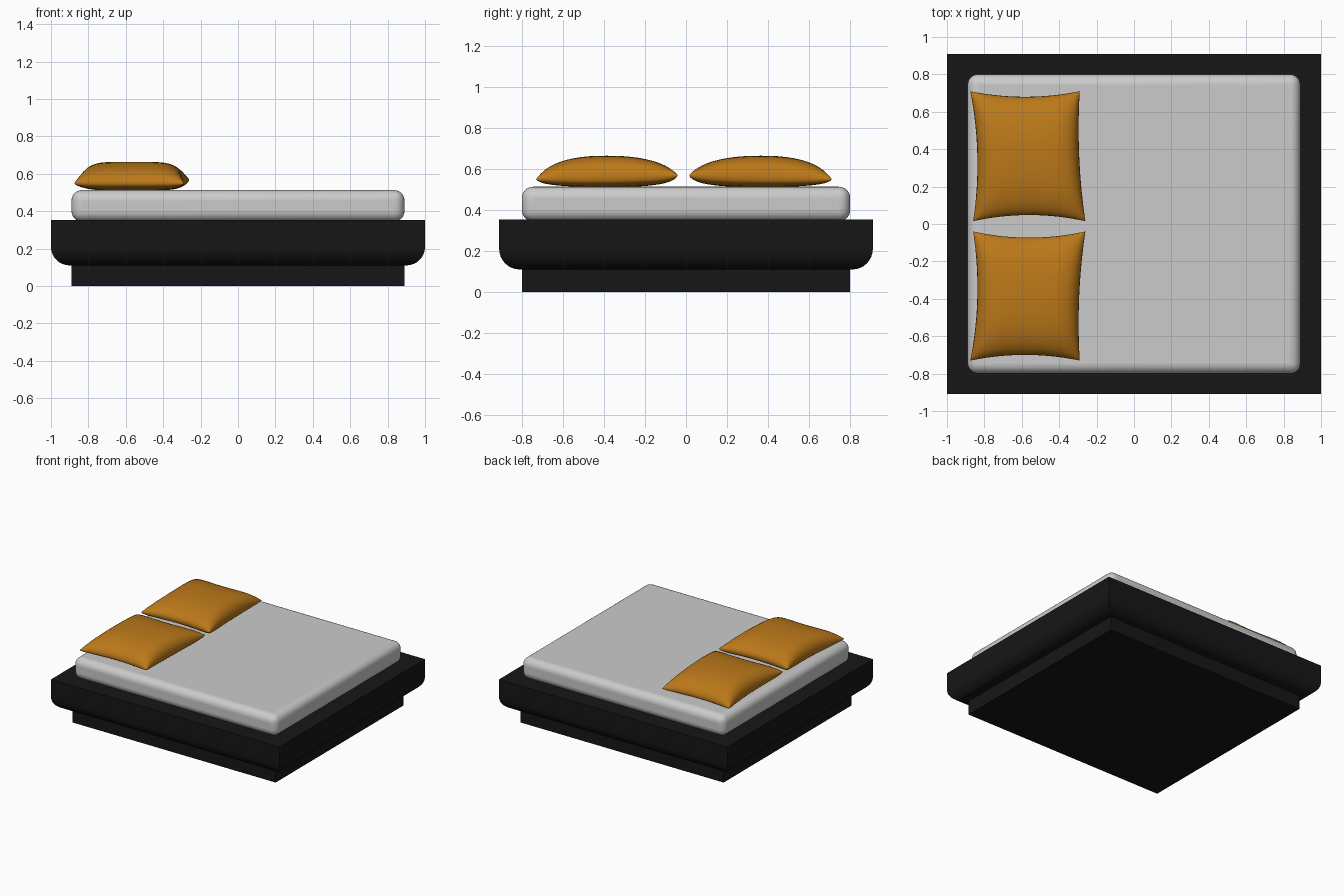
import bpy, bmesh, math

if "Cube" in bpy.data.objects:
    bpy.data.objects.remove(bpy.data.objects["Cube"])


def material(name, rgb):
    m = bpy.data.materials.new(name)
    m.diffuse_color = (*rgb, 1)
    m.use_nodes = True
    m.node_tree.nodes["Principled BSDF"].inputs["Base Color"].default_value = m.diffuse_color
    return m


black = material("black_lacquer", (0.008, 0.008, 0.008))
orange = material("orange_cloth", (0.50, 0.19, 0.01))


def add_object(name, bm, mat=None):
    bmesh.ops.recalc_face_normals(bm, faces=bm.faces)
    me = bpy.data.meshes.new(name)
    bm.to_mesh(me)
    bm.free()
    ob = bpy.data.objects.new(name, me)
    bpy.context.collection.objects.link(ob)
    if mat:
        me.materials.append(mat)
    return ob


def smooth(ob, angle):
    bpy.ops.object.select_all(action='DESELECT')
    ob.select_set(True)
    bpy.context.view_layer.objects.active = ob
    bpy.ops.object.shade_smooth_by_angle(angle=math.radians(angle))


def stacked_rects(name, profile, mat=None):
    """Loft rectangles with mitred corners; profile = (half_x, half_y, z)."""
    bm = bmesh.new()
    rings = [[bm.verts.new((sx * hx, sy * hy, z))
              for sx, sy in ((-1, -1), (1, -1), (1, 1), (-1, 1))]
             for hx, hy, z in profile]
    for a, b in zip(rings, rings[1:]):
        for i in range(4):
            j = (i + 1) % 4
            bm.faces.new((a[i], a[j], b[j], b[i]))
    bm.faces.new(rings[0])
    bm.faces.new(rings[-1])
    return add_object(name, bm, mat)


# Plinth under the frame
stacked_rects("plinth", [(0.89, 0.80, 0), (0.89, 0.80, 0.12)], black)

# Frame slab with rounded lower edge
R, N = 0.10, 8
curve = []
for i in range(N + 1):
    a = math.pi / 2 * i / N
    inset = R * (1 - math.sin(a))
    curve.append((1 - inset, 0.91 - inset, 0.11 + R * (1 - math.cos(a))))
frame = stacked_rects("bed_frame", curve + [(1, 0.91, 0.353)], black)
smooth(frame, 30)

# Mattress with rounded edges
mattress = stacked_rects("mattress", [(0.89, 0.80, 0.345), (0.89, 0.80, 0.513)])
bev = mattress.modifiers.new("round", 'BEVEL')
bev.width, bev.segments = 0.055, 6
smooth(mattress, 40)


def pillow(name, side, y_in, y_out, n=24):
    """Pincushion outline with domed top and flatter underside."""
    bm = bmesh.new()
    # u runs head to foot, v runs from the bed centre line outwards
    par = [math.sin(math.pi / 2 * (2 * i / n - 1)) for i in range(n + 1)]

    def point(u, v, top):
        s, t = (1 + u) / 2, (1 + v) / 2
        x = (1 - s) * (-0.86 - 0.015 * t) + s * (-0.26 - 0.03 * t)
        x += (1 - v * v) * (0.03 * (1 - s) - 0.018 * s)
        y = (1 - t) * y_in + t * y_out
        y += (1 - u * u) * (0.033 * (1 - t) - 0.03 * t)
        f = math.sqrt(max(0, (1 - abs(u) ** 5) * (1 - abs(v) ** 2.3)))
        seam = 0.57 - 0.02 * t
        z = seam + (0.664 - seam) * f if top else seam - (seam - 0.511) * f ** 0.6
        return x, side * y, z

    for top in (True, False):
        g = [[bm.verts.new(point(u, v, top)) for v in par] for u in par]
        for i in range(n):
            for j in range(n):
                bm.faces.new((g[i][j], g[i + 1][j], g[i + 1][j + 1], g[i][j + 1]))
    bmesh.ops.remove_doubles(bm, verts=bm.verts, dist=1e-5)
    smooth(add_object(name, bm, orange), 60)


# Two pillows at the head
pillow("pillow_back", 1, 0.015, 0.71)
pillow("pillow_front", -1, 0.04, 0.73)
